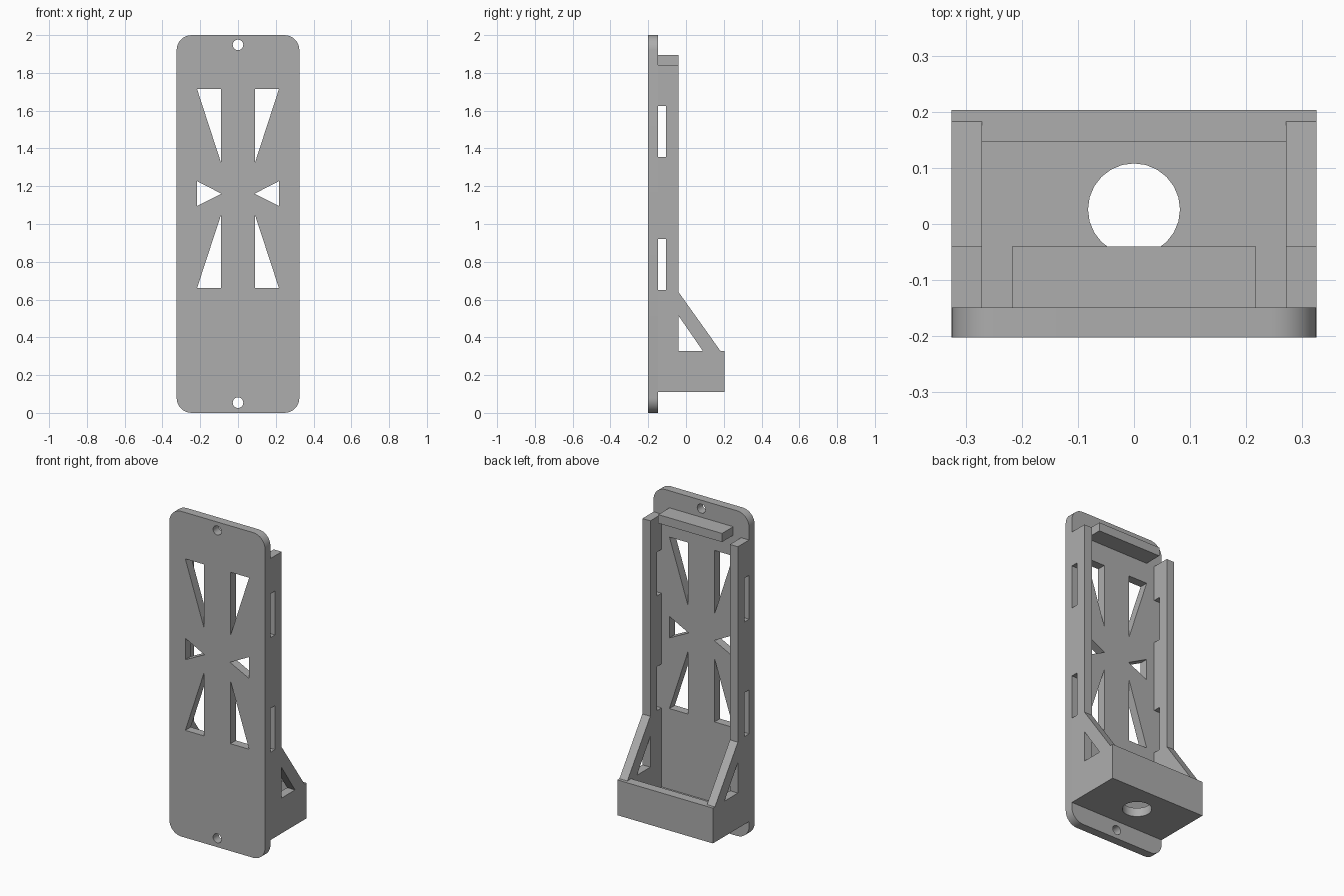
import bpy, bmesh, math
from mathutils import Matrix

if "Cube" in bpy.data.objects:
    bpy.data.objects.remove(bpy.data.objects["Cube"], do_unlink=True)

grey = bpy.data.materials.new("plain grey")
grey.use_nodes = True
grey.diffuse_color = (0.42, 0.42, 0.42, 1)
grey.node_tree.nodes["Principled BSDF"].inputs["Base Color"].default_value = (0.42, 0.42, 0.42, 1)

# Planes in which a profile is drawn: local x, y and extrusion to world axes
FLAT = Matrix.Identity(4)
UPRIGHT = Matrix.Rotation(math.pi / 2, 4, 'X')
SIDEWAYS = Matrix(((0, 0, 1, 0), (1, 0, 0, 0), (0, 1, 0, 0), (0, 0, 0, 1)))


def arc(cx, cy, r, start=0, sweep=360, n=24):
    full = sweep == 360
    count = n if full else n + 1
    return [(cx + r * math.cos(math.radians(start + sweep * i / n)),
             cy + r * math.sin(math.radians(start + sweep * i / n))) for i in range(count)]


def rect(x0, y0, x1, y1):
    return [(x0, y0), (x1, y0), (x1, y1), (x0, y1)]


def slab(name, loops, thickness, plane, location):
    """Extrude an outline with holes into a solid slab centred on location."""
    curve = bpy.data.curves.new(name, 'CURVE')
    curve.dimensions = '2D'
    curve.fill_mode = 'BOTH'
    curve.extrude = thickness / 2
    for loop in loops:
        spline = curve.splines.new('POLY')
        spline.points.add(len(loop) - 1)
        for point, (x, y) in zip(spline.points, loop):
            point.co = (x, y, 0, 1)
        spline.use_cyclic_u = True
    temp = bpy.data.objects.new(name + "_profile", curve)
    bpy.context.collection.objects.link(temp)
    deps = bpy.context.evaluated_depsgraph_get()
    mesh = bpy.data.meshes.new_from_object(temp.evaluated_get(deps))
    bpy.data.objects.remove(temp, do_unlink=True)
    bm = bmesh.new()
    bm.from_mesh(mesh)
    bmesh.ops.remove_doubles(bm, verts=bm.verts, dist=1e-5)
    bmesh.ops.dissolve_limit(bm, angle_limit=0.01, verts=bm.verts, edges=bm.edges)
    bm.transform(Matrix.Translation(location) @ plane)
    bmesh.ops.recalc_face_normals(bm, faces=bm.faces)
    bm.to_mesh(mesh)
    bm.free()
    mesh.name = name
    mesh.materials.clear()
    mesh.materials.append(grey)
    obj = bpy.data.objects.new(name, mesh)
    bpy.context.collection.objects.link(obj)
    bpy.ops.object.select_all(action='DESELECT')
    obj.select_set(True)
    bpy.context.view_layer.objects.active = obj
    bpy.ops.object.shade_smooth_by_angle(angle=math.radians(30))
    return obj


W, INNER = 0.325, 0.271           # outer and inner half widths
FRONT, PLATE, RAIL, BACK = -0.202, -0.149, -0.04, 0.203
WALL = W - INNER
R = 0.08

# Mounting plate: rounded outline, screw holes and triangular windows
corners = [(W - R, 2 - R, 0), (R - W, 2 - R, 90), (R - W, R, 180), (W - R, R, 270)]
plate = [[p for x, z, a in corners for p in arc(x, z, R, a, 90, 8)]]
plate += [arc(0, z, 0.028) for z in (0.054, 1.948)]
windows = [[(0.217, 1.715), (0.09, 1.715), (0.09, 1.325)],
           [(0.217, 1.227), (0.217, 1.095), (0.087, 1.16)],
           [(0.217, 0.66), (0.09, 0.66), (0.09, 1.048)]]
for s in (-1, 1):
    plate += [[(s * x, z) for x, z in tri] for tri in windows]
slab("mounting_plate", plate, PLATE - FRONT, UPRIGHT, (0, (FRONT + PLATE) / 2, 0))

# Side walls: rail, sloping brace and tray side, with strap slots against the plate
side = [(PLATE, 0.11), (BACK, 0.11), (BACK, 0.327), (0.183, 0.327), (RAIL, 0.64),
        (RAIL, 1.842), (PLATE, 1.842)]
for top, bottom in ((1.625, 1.355), (0.92, 0.65)):
    side += [(PLATE, top), (-0.105, top), (-0.105, bottom), (PLATE, bottom)]
brace_window = [(RAIL, 0.327), (0.09, 0.327), (RAIL, 0.515)]
for name, s in (("left_wall", 1), ("right_wall", -1)):
    slab(name, [side, brace_window], WALL, SIDEWAYS, (s * (W + INNER) / 2, 0, 0))

# Tray floor with a round cable hole
slab("tray_floor", [rect(-INNER, PLATE, INNER, BACK), arc(0, 0.026, 0.082)],
     WALL, FLAT, (0, 0, 0.11 + WALL / 2))

# Tray lip closing the back, and the stop bar at the top
slab("tray_lip", [rect(-INNER, 0.11 + WALL, INNER, 0.327)], BACK - 0.146, UPRIGHT,
     (0, (BACK + 0.146) / 2, 0))
slab("top_stop", [rect(-0.217, 1.842, 0.217, 1.895)], RAIL - PLATE, UPRIGHT,
     (0, (RAIL + PLATE) / 2, 0))
